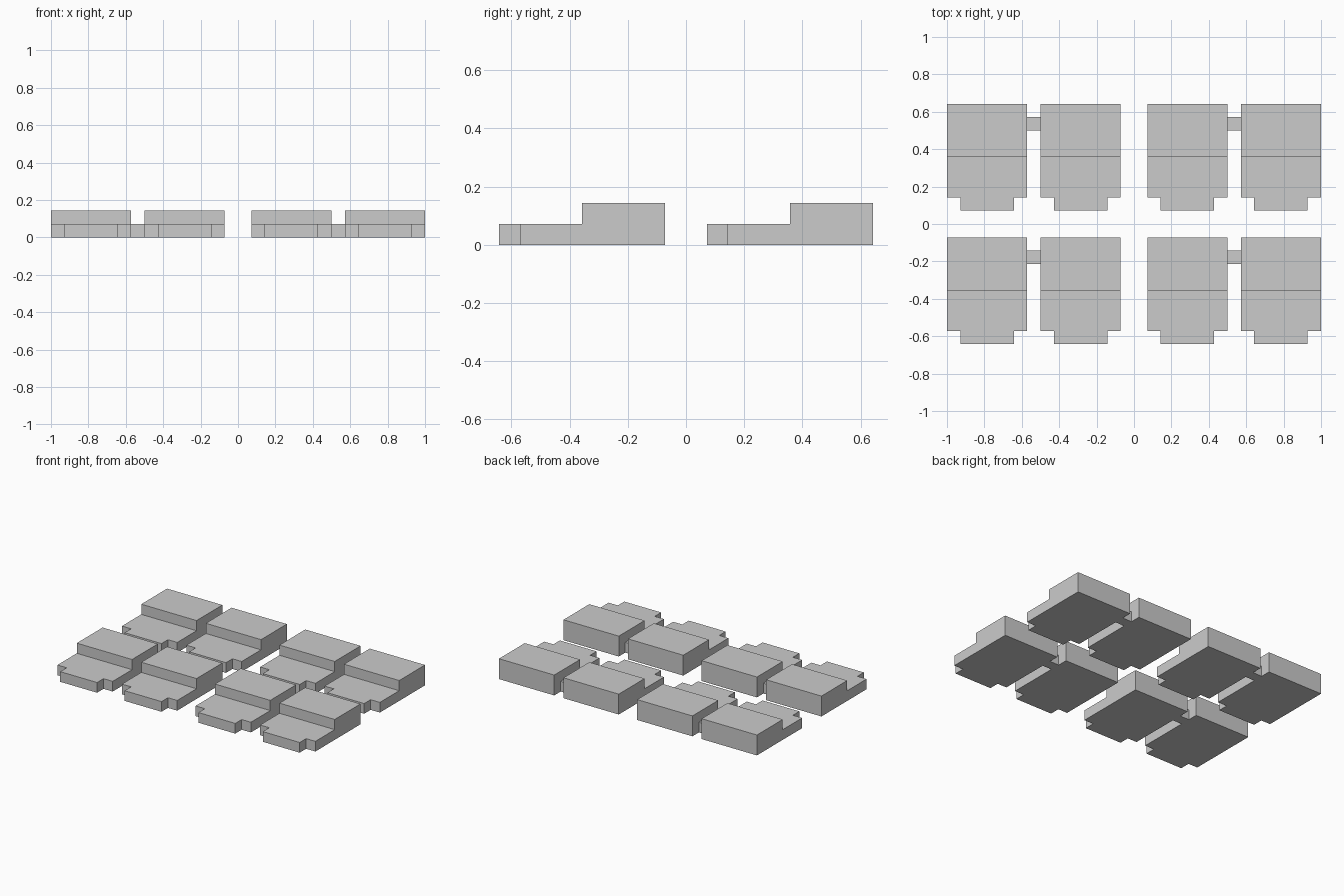
import bpy, bmesh

if "Cube" in bpy.data.objects:
    bpy.data.objects.remove(bpy.data.objects["Cube"])

U = 1 / 14  # one grid unit


def prism(bm, outline, height):
    """Closed upright prism from a plan outline, standing on z = 0."""
    low = [bm.verts.new((x * U, y * U, 0)) for x, y in outline]
    high = [bm.verts.new((x * U, y * U, height * U)) for x, y in outline]
    n = len(outline)
    bm.faces.new(low[::-1])
    bm.faces.new(high)
    for i in range(n):
        j = (i + 1) % n
        bm.faces.new((low[i], low[j], high[j], high[i]))


def finish(bm, name):
    bmesh.ops.recalc_face_normals(bm, faces=bm.faces[:])
    mesh = bpy.data.meshes.new(name)
    bm.to_mesh(mesh)
    bm.free()
    return mesh


def place(mesh, name, x, y):
    obj = bpy.data.objects.new(name, mesh)
    obj.location = (x * U, y * U, 0)
    bpy.context.collection.objects.link(obj)


# House: low plan with a narrower porch in front, rear half raised one storey
bm = bmesh.new()
prism(bm, [(1, 0), (5, 0), (5, 1), (6, 1), (6, 8), (0, 8), (0, 1), (1, 1)], 1)
bmesh.ops.bisect_plane(bm, geom=bm.verts[:] + bm.edges[:] + bm.faces[:],
                       plane_co=(0, 4 * U, 0), plane_no=(0, 1, 0))
bm.normal_update()
rear = [f for f in bm.faces
        if f.normal.z > 0.5 and f.calc_center_median().y > 4 * U]
raised = bmesh.ops.extrude_discrete_faces(bm, faces=rear)["faces"]
bmesh.ops.translate(bm, vec=(0, 0, U),
                    verts=list({v for f in raised for v in f.verts}))
bmesh.ops.recalc_face_normals(bm, faces=bm.faces[:])
bmesh.ops.dissolve_limit(bm, angle_limit=0.01,
                         verts=bm.verts[:], edges=bm.edges[:])
house = finish(bm, "house")

# Low link block joining two neighbouring houses
bm = bmesh.new()
prism(bm, [(0, 0), (1, 0), (1, 1), (0, 1)], 1)
link = finish(bm, "link")

# Two rows, each with two linked pairs
for row, y in (("front", -9), ("back", 1)):
    for side, x in (("left", -14), ("right", 1)):
        place(house, f"{row}_{side}_house_a", x, y)
        place(house, f"{row}_{side}_house_b", x + 7, y)
        place(link, f"{row}_{side}_link", x + 6, y + 6)
